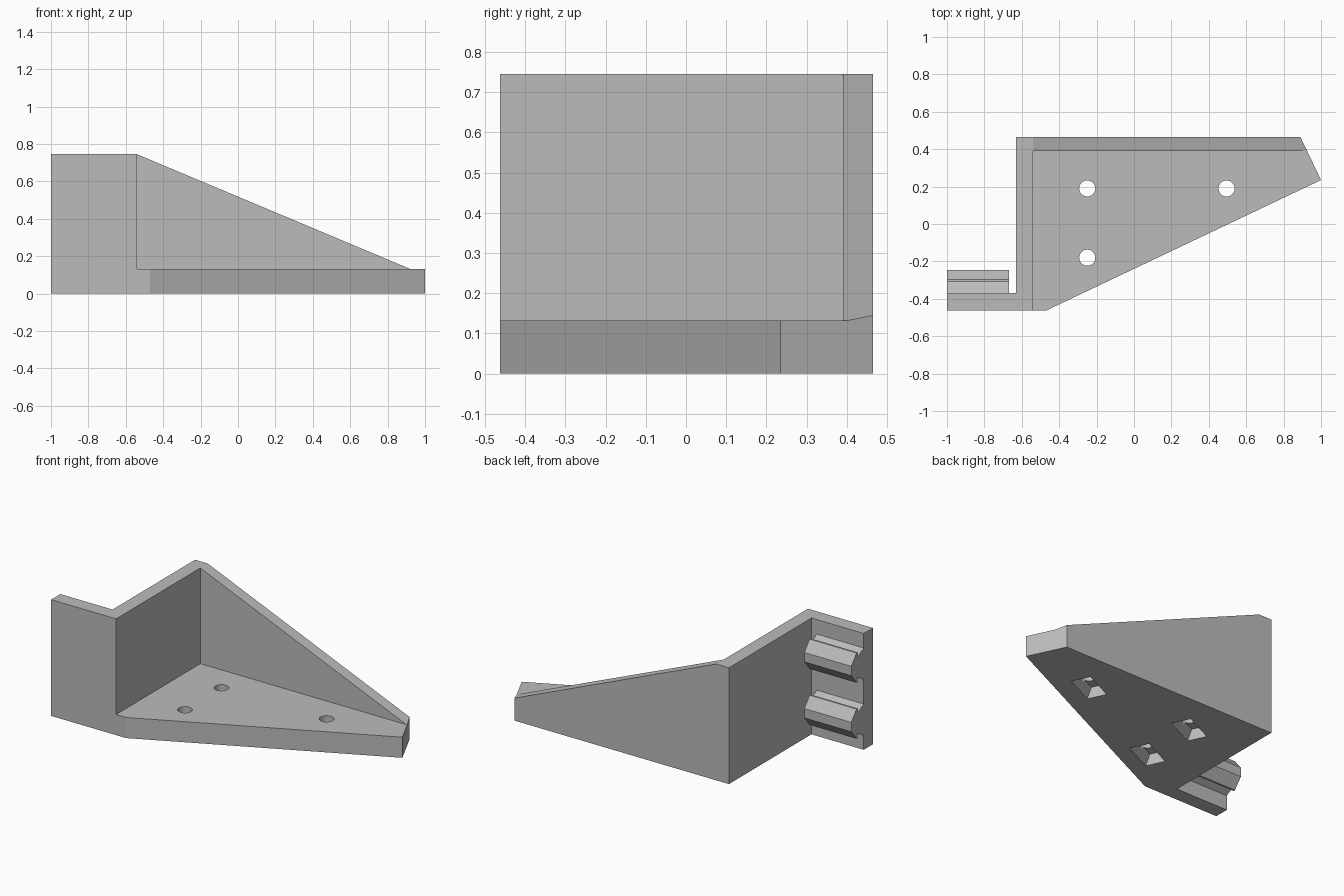
import bpy, bmesh, math
from mathutils import Matrix, Vector

cube = bpy.data.objects.get("Cube")
if cube:
    bpy.data.objects.remove(cube, do_unlink=True)

grey = bpy.data.materials.new("plain grey")
grey.use_nodes = True
grey.diffuse_color = (0.5, 0.5, 0.5, 1)
grey.node_tree.nodes["Principled BSDF"].inputs["Base Color"].default_value = grey.diffuse_color


def prism(name, profile, axis, start, end, clip=None):
    """Extrude a 2D profile along an axis; X takes (y, z), Y takes (x, z), Z takes (x, y)."""
    place = {"X": lambda p: (start, *p),
             "Y": lambda p: (p[0], start, p[1]),
             "Z": lambda p: (*p, start)}[axis]
    direction = Vector([float(axis == a) for a in "XYZ"])
    bm = bmesh.new()
    face = bm.faces.new([bm.verts.new(place(p)) for p in profile])
    result = bmesh.ops.extrude_face_region(bm, geom=[face])
    moved = [g for g in result["geom"] if isinstance(g, bmesh.types.BMVert)]
    bmesh.ops.translate(bm, verts=moved, vec=direction * (end - start))
    if clip:
        point, normal = clip
        bmesh.ops.bisect_plane(bm, geom=bm.verts[:] + bm.edges[:] + bm.faces[:],
                               plane_co=point, plane_no=normal, clear_outer=True)
        bmesh.ops.holes_fill(bm, edges=[e for e in bm.edges if e.is_boundary])
    bmesh.ops.recalc_face_normals(bm, faces=bm.faces)
    mesh = bpy.data.meshes.new(name)
    bm.to_mesh(mesh)
    bm.free()
    mesh.materials.append(grey)
    obj = bpy.data.objects.new(name, mesh)
    bpy.context.collection.objects.link(obj)
    return obj


def cut(target, cutter):
    """Subtract the cutter from the target, then discard it."""
    cutter.hide_render = True
    mod = target.modifiers.new("cut", "BOOLEAN")
    mod.operation = "DIFFERENCE"
    mod.solver = "EXACT"
    mod.object = cutter
    bpy.context.view_layer.objects.active = target
    bpy.ops.object.modifier_apply(modifier=mod.name)
    bpy.data.objects.remove(cutter, do_unlink=True)


LEFT, RIGHT, FRONT, BACK = -0.63, -0.54, -0.463, 0.465
HEIGHT, BASE, FLANGE_BACK = 0.745, 0.132, -0.37
TIP, END = Vector((1, 0.235, 0)), Vector((0.89, BACK, 0))
SLANT_START = Vector((-0.47, FRONT, 0))

# Side wall with the mounting flange
prism("side_wall_and_flange",
      [(-1, FRONT), (RIGHT, FRONT), (RIGHT, BACK), (LEFT, BACK),
       (LEFT, FLANGE_BACK), (-1, FLANGE_BACK)], "Z", 0, HEIGHT)

# Base plate with a slanted front and end
base = prism("base_plate",
             [(RIGHT, FRONT), SLANT_START.xy, TIP.xy, END.xy, (RIGHT, BACK)], "Z", 0, BASE)

# Sloping back wall, trimmed flush with the end of the base
edge = TIP - END
prism("back_wall", [(RIGHT, BASE), (0.92, BASE), (RIGHT, HEIGHT)], "Y", 0.39, BACK,
      clip=(END, Vector((-edge.y, edge.x, 0))))

# Screw holes with tapered pockets underneath, parallel to the slanted front
slant = TIP - SLANT_START
turn = Matrix.Rotation(math.atan2(slant.y, slant.x), 4, "Z")
circle = [(0.043 * math.cos(a * math.tau / 32), 0.043 * math.sin(a * math.tau / 32))
          for a in range(32)]
for x, y in [(-0.25, 0.19), (0.495, 0.19), (-0.25, -0.18)]:
    spot = Matrix.Translation((x, y, 0))
    pocket = prism("pocket_cutter",
                   [(-0.068, -0.02), (0.068, -0.02), (0.034, 0.07), (-0.034, 0.07)],
                   "X", -0.11, 0.11)
    pocket.data.transform(spot @ turn)
    cut(base, pocket)
    hole = prism("hole_cutter", circle, "Z", -0.1, 0.3)
    hole.data.transform(spot)
    cut(base, hole)

# Two notched rails behind the flange: (distance from flange, half height)
half = [(0, 0.1), (0.06, 0.065), (0.06, 0.095), (0.072, 0.095), (0.125, 0.03)]
for name, z in [("lower_rail", 0.193), ("upper_rail", 0.552)]:
    outline = [(FLANGE_BACK + d, z + h) for d, h in half]
    outline += [(FLANGE_BACK + d, z - h) for d, h in reversed(half)]
    prism(name, outline, "X", -1, -0.667)
